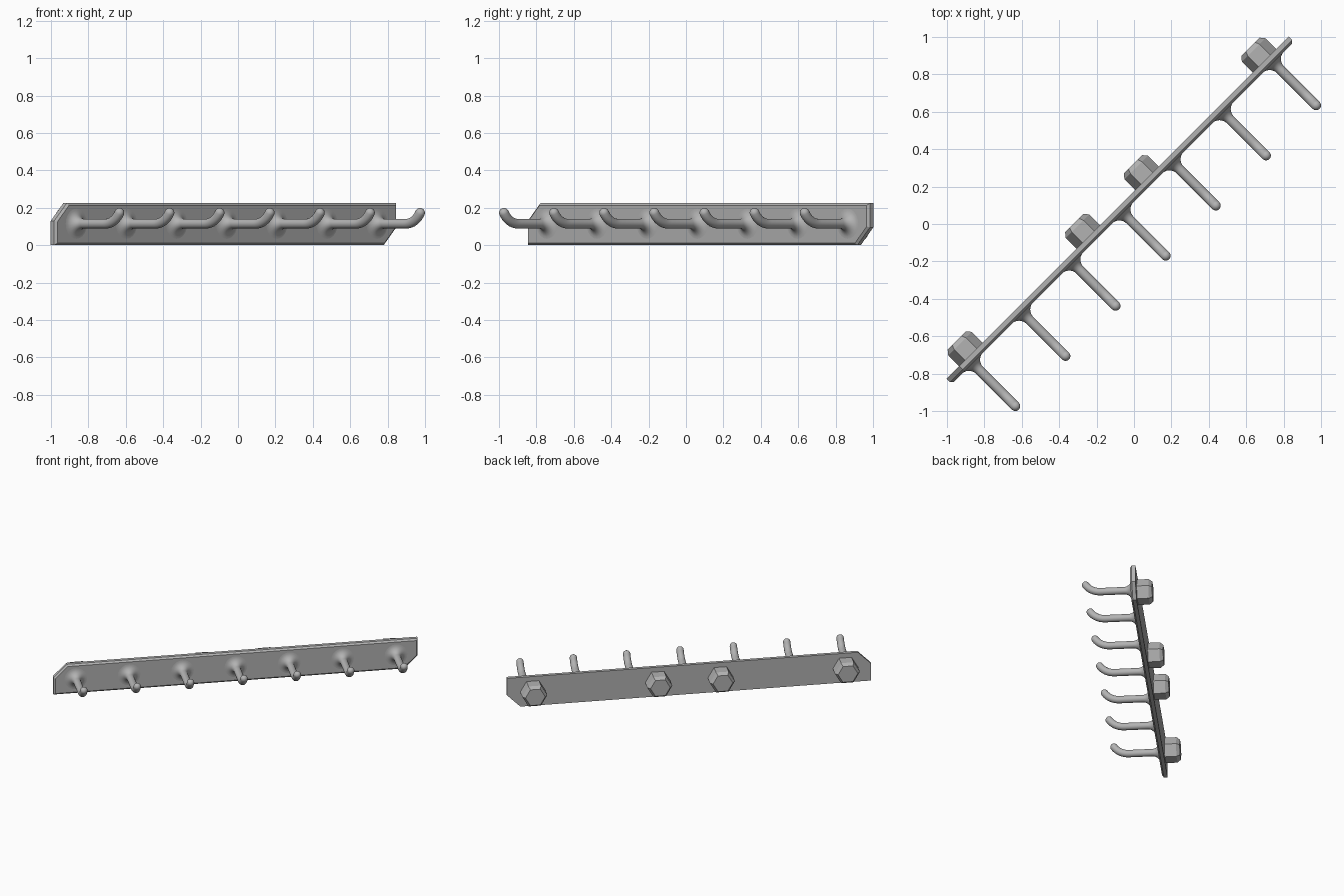
import bpy, bmesh, math
from mathutils import Vector, Matrix

if "Cube" in bpy.data.objects:
    bpy.data.objects.remove(bpy.data.objects["Cube"])

# Local frame: x along the rail, -y toward the hooks; turned 45 degrees about z
TURN = Matrix.Rotation(math.radians(45), 4, 'Z')
FRONT, BACK = 0.085, 0.123      # rail faces, local y
MID_Z = 0.1125

steel = bpy.data.materials.new("grey steel")
steel.diffuse_color = (0.45, 0.45, 0.45, 1)
steel.use_nodes = True
steel.node_tree.nodes["Principled BSDF"].inputs["Base Color"].default_value = steel.diffuse_color


def finish(bm, name, smooth=False):
    bmesh.ops.recalc_face_normals(bm, faces=bm.faces)
    bm.transform(TURN)
    mesh = bpy.data.meshes.new(name)
    bm.to_mesh(mesh)
    bm.free()
    mesh.materials.append(steel)
    obj = bpy.data.objects.new(name, mesh)
    bpy.context.collection.objects.link(obj)
    if smooth:
        bpy.ops.object.select_all(action='DESELECT')
        obj.select_set(True)
        bpy.context.view_layer.objects.active = obj
        bpy.ops.object.shade_smooth_by_angle(angle=math.radians(40))
    return obj


def skin(bm, rings):
    """Join equal-sized closed rings of points and cap both ends."""
    loops = [[bm.verts.new(p) for p in ring] for ring in rings]
    for a, b in zip(loops, loops[1:]):
        for i in range(len(a)):
            j = (i + 1) % len(a)
            bm.faces.new((a[i], a[j], b[j], b[i]))
    bm.faces.new(loops[0])
    bm.faces.new(loops[-1])


# Rail: plate with two opposite clipped corners and a bevelled front rim
def make_rail():
    L, H, C = 1.293, 0.225, 0.095
    outline = [(-L, 0), (L - C, 0), (L, C), (L, H), (-L + C, H), (-L, H - C)]
    bm = bmesh.new()
    skin(bm, [[(x, y, z) for x, z in outline] for y in (BACK, FRONT)])
    rim = [e for e in bm.edges if all(abs(v.co.y - FRONT) < 1e-5 for v in e.verts)]
    bmesh.ops.bevel(bm, geom=rim, offset=0.012, segments=1, affect='EDGES')
    finish(bm, "rail")


# Hook: flared foot, straight rod, upward bend and round tip
def make_hook(x, name, sides=20):
    r, flare, z0 = 0.026, 0.055, 0.115
    bend, sweep, start = 0.124, math.radians(58), -0.135
    stations = [(FRONT + 0.005, z0, 0, r + flare)]      # y, z, tilt, radius
    for i in range(9):
        a = math.pi / 2 * i / 8
        stations.append((FRONT - flare * (1 - math.cos(a)), z0, 0,
                         r + flare * (1 - math.sin(a))))
    for i in range(9):
        a = sweep * i / 8
        stations.append((start - bend * math.sin(a),
                         z0 + bend * (1 - math.cos(a)), a, r))
    y, z, a, _ = stations[-1]
    for i in range(1, 7):
        t = math.radians(14.5 * i)
        d = r * math.sin(t)
        stations.append((y - d * math.cos(a), z + d * math.sin(a), a, r * math.cos(t)))
    rings = []
    for y, z, a, rad in stations:
        up = Vector((0, math.sin(a), math.cos(a)))
        ring = []
        for k in range(sides):
            p = 2 * math.pi * k / sides
            ring.append(Vector((x, y, z)) + rad * (Vector((math.cos(p), 0, 0)) + up * math.sin(p)))
        rings.append(ring)
    bm = bmesh.new()
    skin(bm, rings)
    finish(bm, name, smooth=True)


# Bolt head: hexagon with a chamfered outer face
def make_bolt(x, name):
    rings = []
    for y, rad in ((BACK - 0.005, 0.089), (0.205, 0.089), (0.229, 0.070)):
        rings.append([(x + rad * math.cos(math.pi / 3 * k), y,
                       MID_Z + rad * math.sin(math.pi / 3 * k)) for k in range(6)])
    bm = bmesh.new()
    skin(bm, rings)
    finish(bm, name)


make_rail()
for i in range(7):
    make_hook((i - 3) * 0.379, f"hook_{i + 1}")
for i, x in enumerate((-1.11, -0.222, 0.222, 1.11)):
    make_bolt(x, f"bolt_head_{i + 1}")
